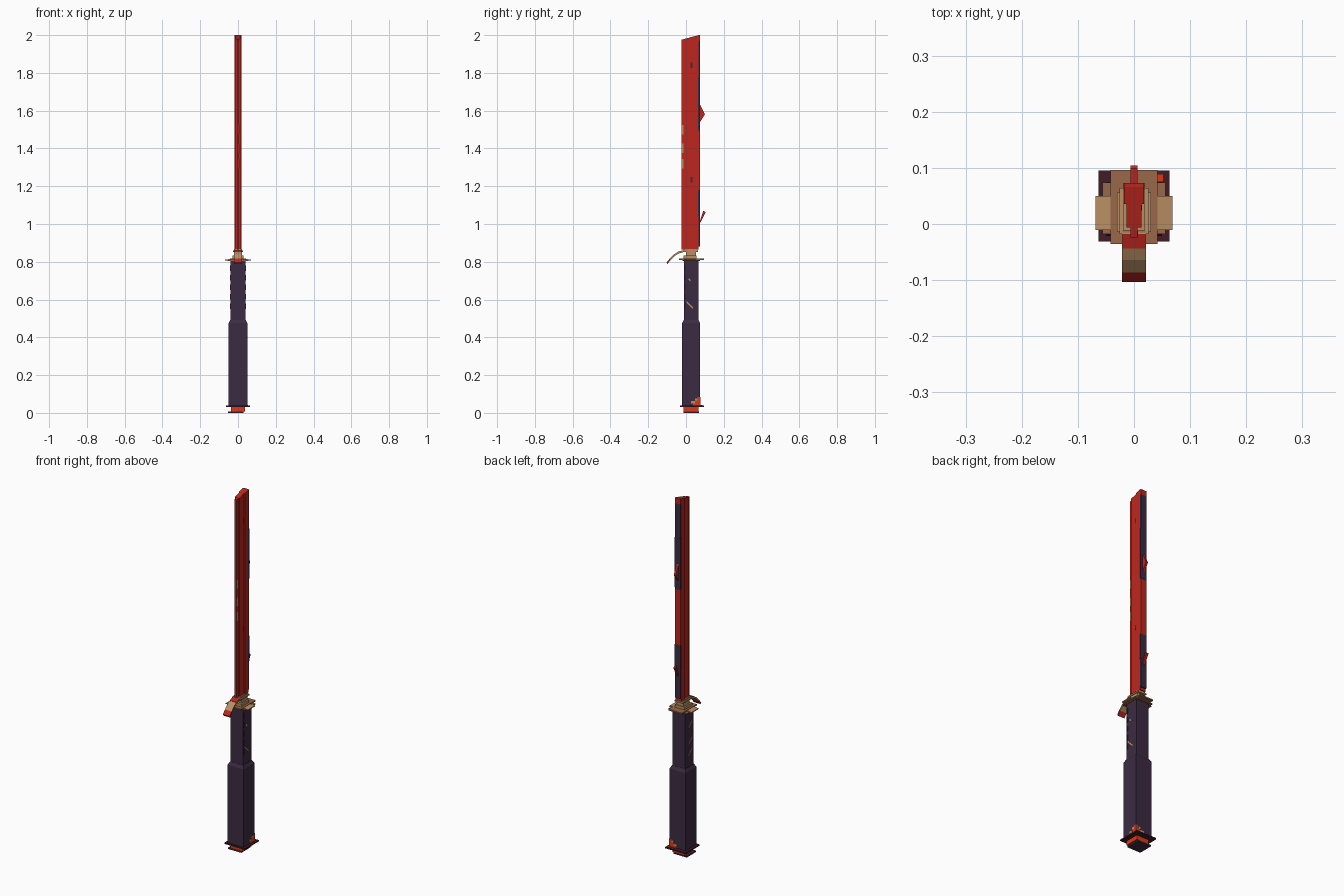
import bpy
import bmesh

cube = bpy.data.objects.get("Cube")
if cube:
    bpy.data.objects.remove(cube, do_unlink=True)


def linear(v):
    v /= 255
    return v / 12.92 if v <= 0.04045 else ((v + 0.055) / 1.055) ** 2.4


def material(name, r, g, b):
    mat = bpy.data.materials.new(name)
    colour = (linear(r), linear(g), linear(b), 1)
    mat.diffuse_color = colour
    mat.use_nodes = True
    for node in mat.node_tree.nodes:
        if node.type == 'BSDF_PRINCIPLED':
            node.inputs["Base Color"].default_value = colour
    return mat


red = material("blade red", 190, 38, 30)
purple = material("dark purple", 60, 43, 66)
maroon = material("dark maroon", 66, 28, 38)
orange = material("orange red", 222, 58, 22)
tan = material("light tan", 186, 143, 100)
brown = material("warm brown", 152, 104, 74)


def finish(name, bm, mat):
    bmesh.ops.recalc_face_normals(bm, faces=bm.faces)
    mesh = bpy.data.meshes.new(name)
    bm.to_mesh(mesh)
    bm.free()
    mesh.materials.append(mat)
    obj = bpy.data.objects.new(name, mesh)
    bpy.context.scene.collection.objects.link(obj)
    return obj


def block(name, mat, x, y, z, inset=0.0):
    """Box from ranges; inset tapers the top."""
    bm = bmesh.new()
    bmesh.ops.create_cube(bm, size=1)
    for v in bm.verts:
        top = v.co.z > 0
        for i, span in enumerate((x, y, z)):
            mid, size = (span[0] + span[1]) / 2, span[1] - span[0]
            if top and i < 2:
                size -= 2 * inset
            v.co[i] = mid + v.co[i] * size
    return finish(name, bm, mat)


def extrude(name, mat, outline, direction):
    bm = bmesh.new()
    face = bm.faces.new([bm.verts.new(p) for p in outline])
    new = bmesh.ops.extrude_face_region(bm, geom=[face])["geom"]
    verts = [g for g in new if isinstance(g, bmesh.types.BMVert)]
    bmesh.ops.translate(bm, verts=verts, vec=direction)
    return finish(name, bm, mat)


def side_profile(name, mat, points, half_width):
    """Extrude a y-z outline across x."""
    return extrude(name, mat, [(-half_width, y, z) for y, z in points],
                   (2 * half_width, 0, 0))


def sym(w):
    return (-w, w)


# Blade: cross-section stepping down to a narrow front edge, sloping top
half = [(0.0175, 0.067), (0.0175, 0.036), (0.0135, 0.036),
        (0.0135, -0.006), (0.006, -0.006), (0.006, -0.024)]
outline = half + [(-x, y) for x, y in reversed(half)]
blade = extrude("blade", red, [(x, y, 0.865) for x, y in outline], (0, 0, 1.135))
for v in blade.data.vertices:
    if v.co.z > 1:
        v.co.z = 2.0 - 0.27 * (0.067 - v.co.y)

# Spine in coloured lengths, with broad dark sleeves on the back corners
for name, mat, z in (("spine_lower", purple, (0.88, 1.18)),
                     ("spine_middle", red, (1.18, 1.49)),
                     ("spine_upper", purple, (1.49, 1.97)),
                     ("spine_cap", red, (1.97, 2.0))):
    block(name, mat, sym(0.0175), (0.066, 0.073), z)
for name, z in (("sleeve_lower", (1.04, 1.18)), ("sleeve_upper", (1.5, 1.78))):
    block(name, purple, sym(0.0185), (0.063, 0.0735), z)

# Barbs on the spine
side_profile("upper_barb", red,
             [(0.068, 1.53), (0.1, 1.58), (0.09, 1.6), (0.07, 1.64)], 0.006)
side_profile("lower_barb", red,
             [(0.068, 1.0), (0.078, 1.01), (0.104, 1.062), (0.092, 1.07)], 0.006)

# Chips on the left face of the blade
for i, z in enumerate((1.32, 1.4, 1.5)):
    block(f"edge_chip_{i}", tan, (0.005, 0.007), (-0.0238, -0.012), (z - 0.025, z + 0.025))
for i, z in enumerate((1.235, 1.84)):
    block(f"side_chip_{i}", purple, (0.012, 0.0145), (0.024, 0.034), (z - 0.014, z + 0.014))

# Guard plates and collar
block("guard_wide_plate", brown, sym(0.056), (-0.018, 0.074), (0.804, 0.81))
block("guard_long_plate", brown, sym(0.042), (-0.036, 0.096), (0.81, 0.817))
block("guard_collar", tan, sym(0.03), (-0.014, 0.056), (0.817, 0.832))
block("collar_neck", tan, sym(0.022), (0.0, 0.052), (0.832, 0.852))
block("collar_cap", tan, sym(0.026), (-0.018, 0.064), (0.852, 0.86))
block("blade_seat", tan, sym(0.02), (-0.012, 0.062), (0.86, 0.867))
for name, s in (("left_wing", 1), ("right_wing", -1)):
    wing = block(name, tan, (0.04, 0.069), (-0.011, 0.05), (0.81, 0.815))
    for v in wing.data.vertices:
        if v.co.x > 0.05:
            v.co.z -= 0.004
        v.co.x *= s
    if s < 0:
        wing.data.flip_normals()

# Drooping front hook: tan arm, red tip, thin red cover at the root
path = [(-0.012, 0.861), (-0.044, 0.851), (-0.064, 0.839), (-0.086, 0.817), (-0.103, 0.796)]
hook = (("hook_root", tan), ("hook_middle", tan), ("hook_bend", tan), ("hook_tip", red))
for (name, mat), a, b in zip(hook, path, path[1:]):
    side_profile(name, mat, [a, b, (b[0] + 0.004, b[1] - 0.008),
                             (a[0] + 0.004, a[1] - 0.008)], 0.021)
side_profile("hook_cover", red, [(-0.018, 0.8605), (-0.044, 0.8525),
                                 (-0.044, 0.85), (-0.018, 0.858)], 0.0205)

# Handle: slim grip over a thicker lower section
block("upper_grip", purple, sym(0.039), (-0.011, 0.065), (0.485, 0.806))
block("lower_grip", purple, sym(0.05), (-0.021, 0.075), (0.037, 0.475))
block("grip_shoulder", purple, sym(0.05), (-0.021, 0.075), (0.475, 0.492), inset=0.009)

# Slanted stitches and dark notches on the grip sides
stitches = {1: ((0.567, 0.017), (0.7, 0.005)),
            -1: ((0.567, 0.017), (0.63, 0.012), (0.72, 0.014))}
for side, marks in stitches.items():
    for i, (z, reach) in enumerate(marks):
        stitch = side_profile(f"stitch_{i}_{side}", tan,
                              [(0.018 - reach, z + reach), (0.018 + reach, z - reach),
                               (0.02 + reach, z - reach + 0.008),
                               (0.02 - reach, z + reach + 0.008)], 0.001)
        stitch.location.x = side * 0.0394
    for i in range(5):
        block(f"notch_{i}_{side}", maroon, (side * 0.04 - 0.0015, side * 0.04 + 0.0015),
              (-0.008, 0.0), (0.55 + i * 0.05, 0.58 + i * 0.05))

# Pommel: wide plate, bright core and offset base plate
block("pommel_plate", maroon, sym(0.063), (-0.031, 0.095), (0.032, 0.039))
block("pommel_core", orange, sym(0.037), (-0.012, 0.066), (0.008, 0.032))
block("pommel_base", purple, (-0.052, 0.03), (-0.014, 0.068), (0.0, 0.008))

# Worn bright patch stepping round the rear left corner, with tan rims
for i, (width, top) in enumerate(((0.038, 0.057), (0.028, 0.07), (0.014, 0.083))):
    block(f"corner_patch_{i}", orange, (0.051 - width, 0.0513),
          (0.076 - width, 0.0763), (0.039, top))
for i, (start, end, z) in enumerate(((0.026, 0.048, 0.05), (0.048, 0.062, 0.065))):
    block(f"side_patch_rim_{i}", tan, (0.045, 0.0516), (start, end), (z, z + 0.012))
    block(f"rear_patch_rim_{i}", tan, (start - 0.025, end - 0.025),
          (0.07, 0.0766), (z, z + 0.012))
block("plate_spill", orange, (0.04, 0.052), (0.074, 0.088), (0.038, 0.041))
